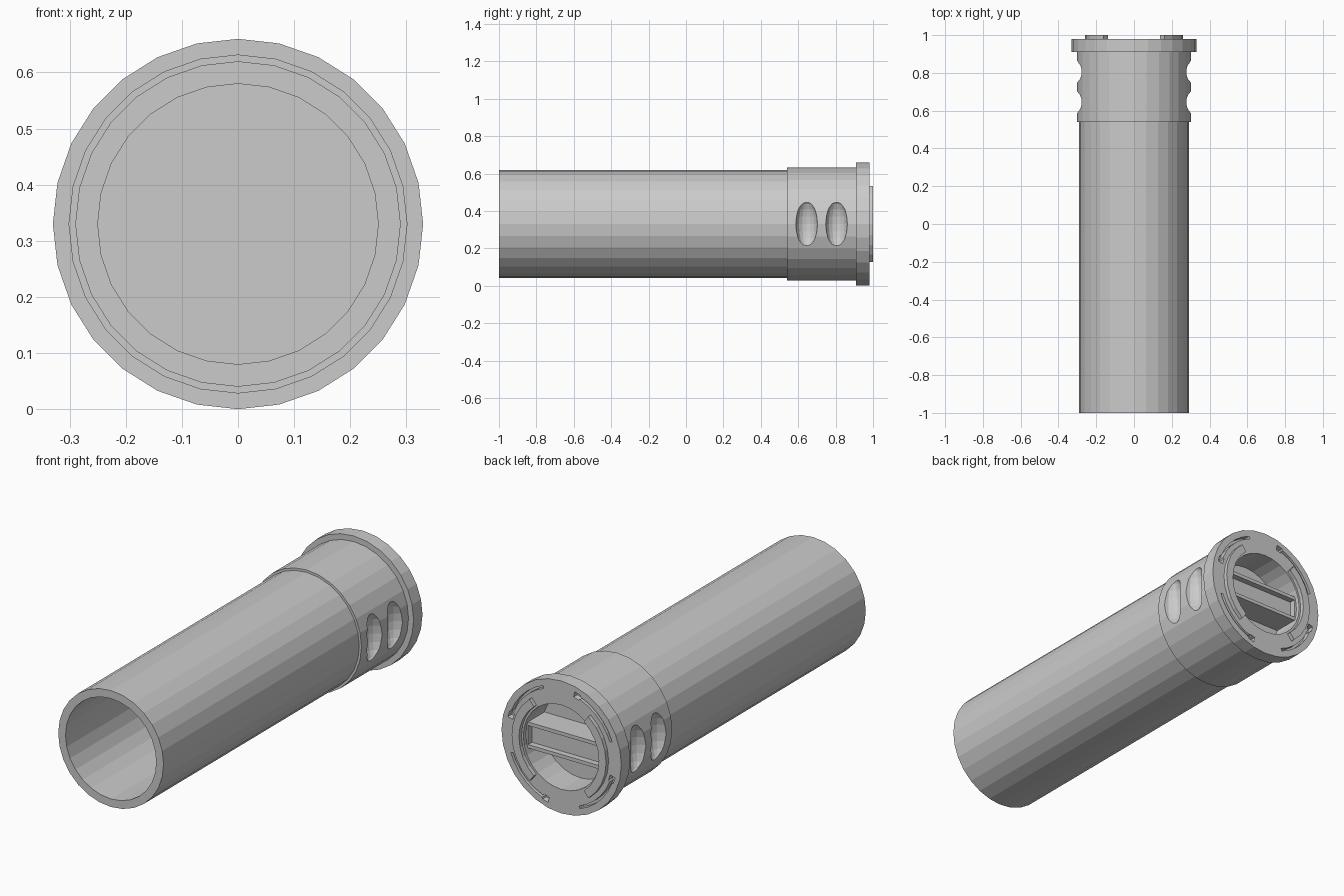
import bpy, bmesh
from math import sin, cos, pi, radians
from mathutils import Matrix

if "Cube" in bpy.data.objects:
    bpy.data.objects.remove(bpy.data.objects["Cube"])

SIDES = 28
ZC = 0.33          # height of the tube axis
STEP = 360 / SIDES


def finish(bm, name):
    bmesh.ops.remove_doubles(bm, verts=bm.verts, dist=1e-5)
    bmesh.ops.recalc_face_normals(bm, faces=bm.faces)
    me = bpy.data.meshes.new(name)
    bm.to_mesh(me)
    bm.free()
    ob = bpy.data.objects.new(name, me)
    bpy.context.collection.objects.link(ob)
    return ob


def point(bm, deg, r, y):
    a = radians(deg)
    return bm.verts.new((r * cos(a), y, ZC + r * sin(a)))


def lathe(name, profile, closed):
    """Revolve (y, r) points about the y axis."""
    bm = bmesh.new()
    rings = []
    for y, r in profile:
        if r == 0:
            rings.append([bm.verts.new((0, y, ZC))])
        else:
            rings.append([point(bm, i * STEP, r, y) for i in range(SIDES)])
    pairs = list(zip(rings, rings[1:]))
    if closed:
        pairs.append((rings[-1], rings[0]))
    for a, b in pairs:
        if len(a) == 1:
            bm.faces.new(b)
        elif len(b) == 1:
            bm.faces.new(a)
        else:
            for i in range(SIDES):
                j = (i + 1) % SIDES
                bm.faces.new((a[i], a[j], b[j], b[i]))
    # flat end discs need no centre point
    bmesh.ops.delete(bm, geom=[v for v in bm.verts if not v.link_faces], context='VERTS')
    return finish(bm, name)


def add_arc(bm, sections, y0, y1):
    """Curved block through (angle, inner radius, outer radius) sections."""
    loops = [[point(bm, d, ri, y0), point(bm, d, ro, y0),
              point(bm, d, ro, y1), point(bm, d, ri, y1)] for d, ri, ro in sections]
    for a, b in zip(loops, loops[1:]):
        for i in range(4):
            j = (i + 1) % 4
            bm.faces.new((a[i], a[j], b[j], b[i]))
    bm.faces.new(loops[0])
    bm.faces.new(loops[-1])


def cut(target, cutter):
    cutter.hide_render = True
    mod = target.modifiers.new("cut", 'BOOLEAN')
    mod.operation = 'DIFFERENCE'
    mod.solver = 'EXACT'
    mod.object = cutter
    bpy.context.view_layer.objects.active = target
    bpy.ops.object.modifier_apply(modifier=mod.name)
    bpy.data.objects.remove(cutter)


# Open tube
lathe("tube", [(-1, 0.29), (0.56, 0.29), (0.56, 0.25), (-1, 0.25)], True)

# End cap with collar, flange and round recess
cap = lathe("end_cap", [(0.54, 0), (0.54, 0.302), (0.91, 0.302), (0.91, 0.33),
                        (0.98, 0.33), (0.98, 0.21), (0.83, 0.21), (0.83, 0)], False)

# Oval finger dents on both sides of the collar
bm = bmesh.new()
for sx in (-1, 1):
    for y in (0.645, 0.805):
        m = Matrix.Translation((sx * 0.302, y, ZC)) @ Matrix.Diagonal((0.055, 0.058, 0.132, 1))
        bmesh.ops.create_uvsphere(bm, u_segments=16, v_segments=10, radius=1, matrix=m)
cut(cap, finish(bm, "dent_cutter"))

# Four keyhole grooves in the flange face
bm = bmesh.new()
for q in range(4):
    b = q * 90
    wide = [(b + 14, 0.276, 0.304), (b + 20, 0.276, 0.304)]
    thin = [(b + d, 0.284, 0.297) for d in (21, 31, 41, 51, 61, 70)]
    add_arc(bm, wide + thin, 0.95, 1.02)
cut(cap, finish(bm, "groove_cutter"))

# Raised curved lugs left and right of the recess
bm = bmesh.new()
for base in (0, 180):
    add_arc(bm, [(base + i * STEP, 0.22, 0.26) for i in range(-4, 5)], 0.96, 1.0)
finish(bm, "lugs")

# Grip bar across the recess, with a sunken slot in its face
bm = bmesh.new()
bmesh.ops.create_cube(bm, size=1, matrix=Matrix.Translation((0, 0.89, ZC))
                      @ Matrix.Diagonal((0.43, 0.14, 0.13, 1)))
bm.faces.ensure_lookup_table()
front = max(bm.faces, key=lambda f: f.calc_center_median().y)
bmesh.ops.inset_individual(bm, faces=[front], thickness=0.025)
slot = bmesh.ops.extrude_discrete_faces(bm, faces=[front])["faces"]
bmesh.ops.translate(bm, verts=slot[0].verts, vec=(0, -0.03, 0))
finish(bm, "grip_bar")
